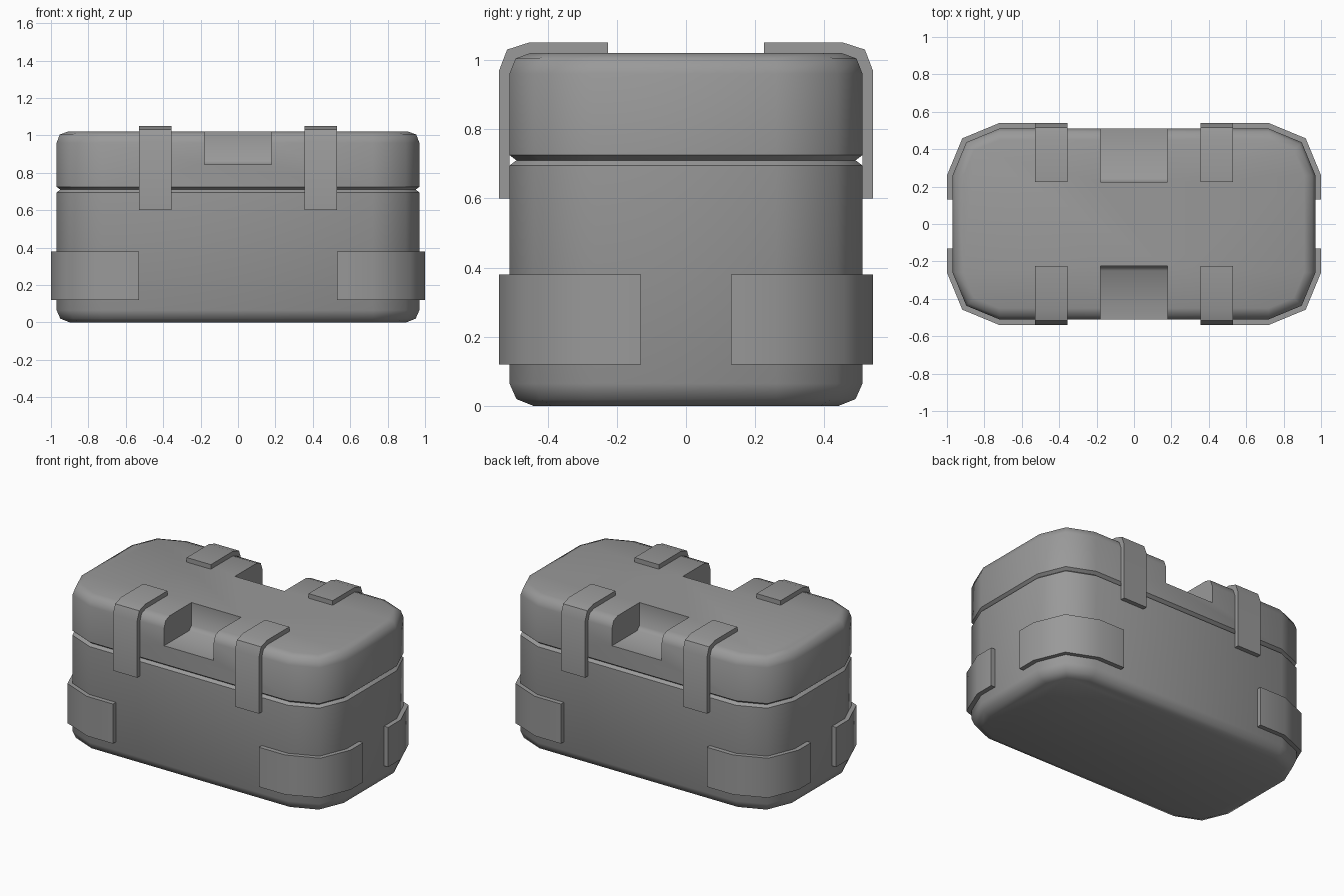
import bpy
import bmesh
from math import sin, cos, pi, radians

cube = bpy.data.objects.get("Cube")
if cube:
    bpy.data.objects.remove(cube, do_unlink=True)

GREY = (0.32, 0.32, 0.32, 1.0)
grey = bpy.data.materials.new("plain grey")
grey.use_nodes = True
grey.diffuse_color = GREY
grey.node_tree.nodes["Principled BSDF"].inputs["Base Color"].default_value = GREY

# Plan of the case: rounded rectangle with two-segment corners
CX, CY, RADIUS = 0.72, 0.26, 0.25
THICK = 0.03


def corner(offset):
    """Points of the +x +y corner, from the side to the back."""
    r = RADIUS + offset
    return [(CX + r * cos(a), CY + r * sin(a)) for a in (0, pi / 4, pi / 2)]


def outline(offset):
    c = corner(offset)
    half = c + [(-x, y) for x, y in reversed(c)]
    return half + [(-x, -y) for x, y in half]


def loft(name, rings):
    """Closed solid through rings of equal point count."""
    bm = bmesh.new()
    loops = [[bm.verts.new(p) for p in ring] for ring in rings]
    n = len(loops[0])
    for a, b in zip(loops, loops[1:]):
        for i in range(n):
            j = (i + 1) % n
            bm.faces.new((a[i], a[j], b[j], b[i]))
    bm.faces.new(loops[0])
    bm.faces.new(loops[-1])
    bmesh.ops.recalc_face_normals(bm, faces=bm.faces)
    mesh = bpy.data.meshes.new(name)
    bm.to_mesh(mesh)
    bm.free()
    mesh.materials.append(grey)
    obj = bpy.data.objects.new(name, mesh)
    bpy.context.collection.objects.link(obj)
    return obj


def activate(obj):
    bpy.ops.object.select_all(action='DESELECT')
    obj.select_set(True)
    bpy.context.view_layer.objects.active = obj


def smooth(obj):
    activate(obj)
    bpy.ops.object.shade_smooth_by_angle(angle=radians(50))


# Case body: (inset, height) profile with a V groove between base and lid
profile = [(0.07, 0), (0.02, 0.02), (0, 0.065), (0, 0.695), (0.02, 0.71),
           (0, 0.725), (0, 0.96), (0.017, 1.004), (0.06, 1.02)]
body = loft("case_body", [[(x, y, z) for x, y in outline(-d)] for d, z in profile])

# Handle recesses cut into the front and back of the lid
recess = [(0.6, 0.845), (0.25, 0.845), (0.225, 0.87), (0.225, 1.2), (0.6, 1.2)]
for s in (-1, 1):
    cutter = loft("recess_cutter", [[(x, s * y, z) for y, z in recess]
                                    for x in (-0.18, 0.18)])
    mod = body.modifiers.new("recess", 'BOOLEAN')
    mod.operation = 'DIFFERENCE'
    mod.solver = 'EXACT'
    mod.object = cutter
    activate(body)
    bpy.ops.object.modifier_apply(modifier=mod.name)
    bpy.data.objects.remove(cutter, do_unlink=True)
smooth(body)

# Straps fold over the lid edge; guards wrap the lower corners
strap_outer = [(0.54, 0.6), (0.54, 0.97), (0.517, 1.03), (0.455, 1.05), (0.225, 1.05)]
strap_inner = [(0.225, 1.02), (0.45, 1.02), (0.493, 1.004), (0.51, 0.96), (0.51, 0.6)]


def wrap(offset):
    c = corner(offset)
    return [(c[0][0], 0.13)] + c + [(0.53, c[2][1])]


guard = wrap(THICK) + wrap(0)[::-1]
for sx, side in ((1, "left"), (-1, "right")):
    for sy, end in ((-1, "front"), (1, "back")):
        smooth(loft(f"{end}_{side}_strap",
                    [[(sx * x, sy * y, z) for y, z in strap_outer + strap_inner]
                     for x in (0.355, 0.53)]))
        smooth(loft(f"{end}_{side}_corner_guard",
                    [[(sx * x, sy * y, z) for x, y in guard] for z in (0.12, 0.38)]))
